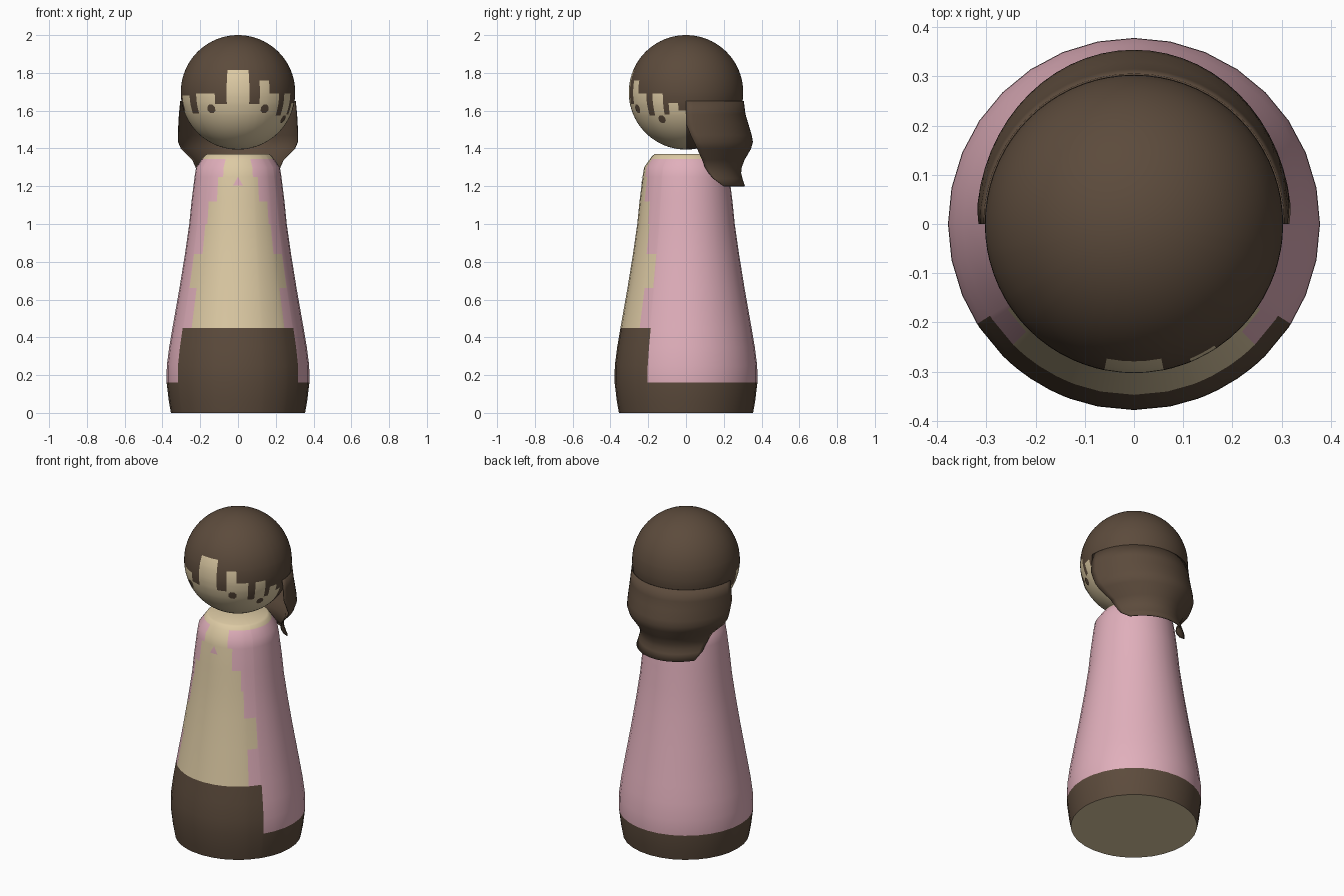
import bpy, bmesh, math

if "Cube" in bpy.data.objects:
    bpy.data.objects.remove(bpy.data.objects["Cube"])

# Colours
def material(name, rgb):
    m = bpy.data.materials.new(name)
    m.diffuse_color = (*rgb, 1)
    m.use_nodes = True
    m.node_tree.nodes["Principled BSDF"].inputs["Base Color"].default_value = m.diffuse_color
    return m

BROWN, BEIGE, PINK = 0, 1, 2
MATS = [material("dark brown", (0.107, 0.070, 0.045)),
        material("beige", (0.72, 0.59, 0.37)),
        material("pink", (0.75, 0.43, 0.50))]


def finish(name, bm, smooth=40):
    bmesh.ops.remove_doubles(bm, verts=bm.verts, dist=1e-5)
    bmesh.ops.recalc_face_normals(bm, faces=bm.faces)
    me = bpy.data.meshes.new(name)
    bm.to_mesh(me)
    bm.free()
    for m in MATS:
        me.materials.append(m)
    ob = bpy.data.objects.new(name, me)
    bpy.context.collection.objects.link(ob)
    bpy.ops.object.select_all(action='DESELECT')
    ob.select_set(True)
    bpy.context.view_layer.objects.active = ob
    bpy.ops.object.shade_smooth_by_angle(angle=math.radians(smooth))
    return ob


def on_ring(r, a, z):
    """Point at angle a (degrees from the front towards +x)."""
    t = math.radians(a)
    return (r * math.sin(t), -r * math.cos(t), z)


def merged(base, cuts, gap):
    """Even steps plus exact cut positions, without near duplicates."""
    cuts = sorted(set(cuts))
    return sorted([b for b in base if all(abs(b - c) > gap for c in cuts)] + cuts)


def lathe(name, profile, angles, rule):
    bm = bmesh.new()
    rings = [[bm.verts.new(on_ring(r, a, z)) for a in angles] for r, z in profile]
    n = len(angles)
    for i in range(len(profile) - 1):
        zc = (profile[i][1] + profile[i + 1][1]) / 2
        for j in range(n):
            k = (j + 1) % n
            nxt = angles[k] + (360 if k == 0 else 0)
            f = bm.faces.new((rings[i][j], rings[i][k], rings[i + 1][k], rings[i + 1][j]))
            ac = (angles[j] + nxt) / 2
            f.material_index = rule(ac - 360 if ac > 180 else ac, zc)
    return finish(name, bm)


# Robe: brown hem, brown front block, stepped beige front panel
PANEL = [(0.66, 45), (0.84, 56), (1.0, 42), (1.12, 39), (1.25, 27), (1.345, 20)]

def robe_colour(a, z):
    if z <= 0 or z > 1.345:
        return BEIGE
    if z < 0.16 or (z < 0.45 and abs(a) < 57.5):
        return BROWN
    if z > 0.45:
        for top, half in PANEL:
            if z < top:
                return BEIGE if abs(a) < half else PINK
    return PINK

body_profile = [(0, 0), (0.355, 0), (0.366, 0.06), (0.378, 0.16), (0.377, 0.25),
                (0.364, 0.35), (0.347, 0.45), (0.31, 0.66), (0.281, 0.84),
                (0.258, 1.0), (0.246, 1.12), (0.23, 1.25), (0.222, 1.3),
                (0.19, 1.345), (0.178, 1.362), (0.165, 1.37), (0, 1.37)]
cuts = [s * h for _, h in PANEL + [(0, 57.5)] for s in (1, -1)]
lathe("body", body_profile,
      merged([i * 11.25 for i in range(-16, 16)], cuts, 2), robe_colour)

# Head: ragged fringe as columns of (end angle, hairline height)
R, CZ = 0.303, 1.697
FRINGE = {1: [(11.5, 1.815), (22.5, 1.635), (33.5, 1.76), (46, 1.69), (54, 1.575),
              (66, 1.69), (72, 1.58), (82, 1.64), (90, 1.60)],
          -1: [(11.5, 1.815), (24, 1.635), (47, 1.69), (58, 1.585), (76, 1.68),
               (90, 1.60)]}

def head_colour(a, z):
    for end, height in FRINGE[1 if a > 0 else -1]:
        if abs(a) < end:
            return BEIGE if z < height else BROWN
    return BROWN

lines = [z for side in FRINGE.values() for _, z in side]
zs = merged([CZ - R * math.cos(math.pi * i / 40) for i in range(41)], lines, 0.004)
head_profile = [(math.sqrt(max(0, R * R - (z - CZ) ** 2)), z) for z in zs]
cuts = [s * e for s, side in FRINGE.items() for e, _ in side]
lathe("head", head_profile,
      merged([i * 5 for i in range(-36, 36)], cuts, 1.5), head_colour)


# Thin painted spots that follow the surface
def spot(name, a, z, half, sides, radius, mat, turn=0):
    bm = bmesh.new()
    pts = []
    for i in range(sides):
        t = math.radians(turn) + 2 * math.pi * i / sides
        pz = z + half * math.sin(t)
        r = radius(pz)
        pts.append(bm.verts.new(on_ring(r, a + math.degrees(half * math.cos(t) / r), pz)))
    mid = bm.verts.new(on_ring(radius(z), a, z))
    for i in range(sides):
        bm.faces.new((mid, pts[i], pts[(i + 1) % sides])).material_index = mat
    finish(name, bm)

def head_radius(z):
    return math.sqrt((R + 0.003) ** 2 - (z - CZ) ** 2)

spot("right_eye", 28.9, 1.61, 0.025, 8, head_radius, BROWN, 22.5)
spot("left_eye", -28.9, 1.61, 0.025, 8, head_radius, BROWN, 22.5)
spot("cheek_spot", 62, 1.555, 0.022, 8, head_radius, BROWN, 22.5)
spot("collar_mark", 0, 1.22, 0.03, 3, lambda z: 0.234 + (1.25 - z) * 0.12, PINK, 90)

# Long hair at the back: rows of (height, half width, depth, front edge y)
ROWS = [(1.65, 0.304, 0.304, 0), (1.58, 0.311, 0.313, 0), (1.53, 0.314, 0.328, 0),
        (1.47, 0.317, 0.346, 0.025), (1.435, 0.318, 0.352, 0.042),
        (1.40, 0.305, 0.343, 0.058), (1.34, 0.25, 0.308, 0.085),
        (1.30, 0.237, 0.293, 0.10), (1.27, 0.237, 0.29, 0.12),
        (1.24, 0.245, 0.297, 0.145), (1.20, 0.26, 0.31, 0.20)]
N = 28
bm = bmesh.new()
grid = []
for z, w, d, y0 in ROWS:
    start = math.asin(y0 / d)
    steps = [start + (math.pi - 2 * start) * i / N for i in range(N + 1)]
    grid.append([bm.verts.new((w * math.cos(t), d * math.sin(t), z)) for t in steps])
for a, b in zip(grid, grid[1:]):
    for i in range(N):
        bm.faces.new((a[i], a[i + 1], b[i + 1], b[i])).material_index = BROWN
hair = finish("back_hair", bm, 60)
thick = hair.modifiers.new("thickness", 'SOLIDIFY')
thick.thickness = 0.004
thick.offset = 0
